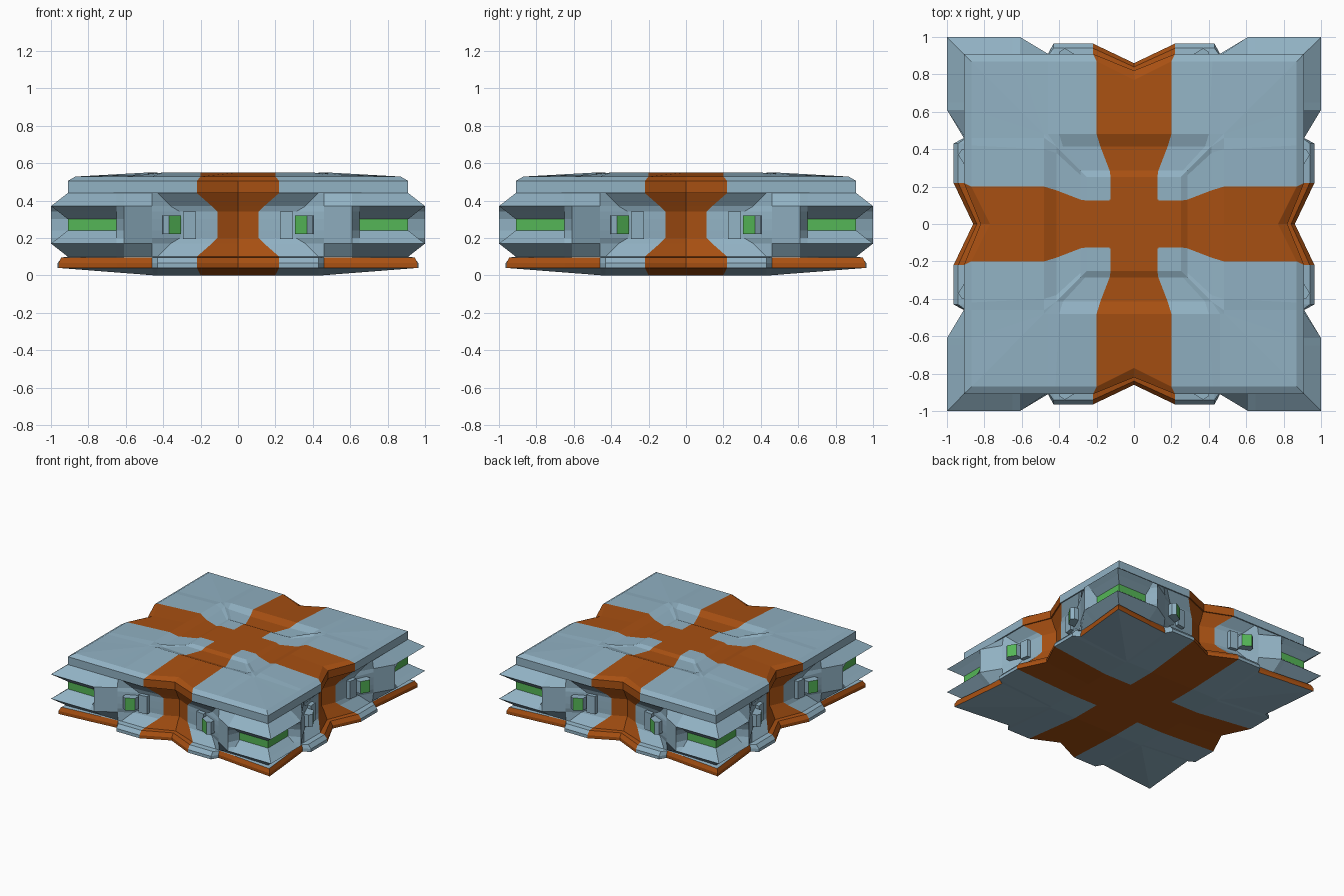
import bpy, bmesh, math

if "Cube" in bpy.data.objects:
    bpy.data.objects.remove(bpy.data.objects["Cube"])

def material(name, rgb):
    m = bpy.data.materials.new(name)
    m.diffuse_color = (*rgb, 1)
    m.use_nodes = True
    m.node_tree.nodes["Principled BSDF"].inputs["Base Color"].default_value = m.diffuse_color
    return m

MATS = [material("blue_grey", (0.285, 0.445, 0.55)),
        material("burnt_orange", (0.39, 0.08, 0.006)),
        material("window_green", (0.09, 0.47, 0.095))]
BLUE, ORANGE, GREEN = 0, 1, 2

def finish(bm, name):
    me = bpy.data.meshes.new(name)
    bm.to_mesh(me)
    bm.free()
    for m in MATS:
        me.materials.append(m)
    ob = bpy.data.objects.new(name, me)
    bpy.context.collection.objects.link(ob)
    return ob

def ring(bm, z, e, d, depth):
    """Closed four-fold outline. depth: distance from centre at 7 points, middle of side to corner.
    e, d: where the stripe edge and the arm edge sit along the side; z: one height or 7."""
    zs = z if isinstance(z, list) else [z] * 7
    dep = depth if isinstance(depth, list) else [depth] * 7
    along = [min(a, dep[6]) for a in (0, e, d, 0.46, 0.61, 0.65, dep[6])]
    order = [(-1, k) for k in (5, 4, 3, 2, 1)] + [(1, k) for k in range(7)]
    verts = []
    for q in range(4):
        c, s = round(math.cos(q * math.pi / 2)), round(math.sin(q * math.pi / 2))
        for sg, k in order:
            x, y = sg * along[k], -dep[k]
            verts.append(bm.verts.new((c * x - s * y, s * x + c * y, zs[k])))
    return verts

HALF = [5, 4, 3, 2, 1, 0, 1, 2, 3, 4, 5, 6]

def loft(name, layers, paint, cap=None):
    bm = bmesh.new()
    rings = [ring(bm, *l) for l in layers]
    n = len(rings[0])
    for li in range(len(rings) - 1):
        a, b = rings[li], rings[li + 1]
        for i in range(n):
            j = (i + 1) % n
            f = bm.faces.new((a[i], a[j], b[j], b[i]))
            f.material_index = paint(li, min(HALF[i % 12], HALF[j % 12]))
    if cap == "bottom":
        bm.faces.new(rings[0][::-1]).material_index = ORANGE
    if cap == "top":
        bm.faces.new(rings[-1]).material_index = ORANGE
    bmesh.ops.remove_doubles(bm, verts=bm.verts[:], dist=0.0005)
    return finish(bm, name)

# base plate: shallow inverted pyramid with an orange cross and orange corner rims
rim = [0.86, 0.965, 0.965, 0.91, 0.925, 0.93, 0.96]
joint = [0.81, 0.9, 0.9, 0.9, 0.9, 0.9, 0.91]
loft("base_plate", [
    (0.0, 0.2, 0.2, 0.2),
    (0.0, 0.2, 0.43, 0.45),
    (0.04, 0.22, 0.43, rim),
    (0.065, 0.22, 0.43, rim),
    (0.095, 0.22, 0.43, [0.84, 0.94, 0.94, 0.9, 0.91, 0.915, 0.945]),
    (0.1, 0.22, 0.43, joint)],
    lambda li, s: ORANGE if s == 0 or (s >= 3 and li in (2, 3)) else BLUE, "bottom")

# body: flared corner pods with a green slot, recessed bay with an orange column
ridge = [0.78, 0.83, 0.85, 0.91, 1.0, 1.0, 1.0]
slot = [0.76, 0.81, 0.84, 0.91, 1.0, 0.91, 0.91]
loft("body", [
    (0.1, 0.22, 0.43, joint),
    (0.17, 0.14, 0.36, ridge),
    (0.2, 0.11, 0.31, [0.76, 0.81, 0.84, 0.91, 1.0, 0.96, 0.96]),
    (0.24, 0.11, 0.3, slot),
    (0.3, 0.11, 0.3, slot),
    (0.34, 0.11, 0.31, [0.76, 0.81, 0.84, 0.91, 1.0, 0.96, 0.96]),
    (0.37, 0.14, 0.36, ridge),
    (0.44, 0.22, 0.43, joint)],
    lambda li, s: ORANGE if s == 0 else GREEN if s == 5 and li == 3 else BLUE)

# top plate: notched arms, chamfered rim, shallow trough round a raised centre
edge = [0.82, 0.91, 0.91, 0.91, 0.91, 0.91, 0.91]
loft("top_plate", [
    (0.44, 0.22, 0.43, joint),
    (0.44, 0.22, 0.43, edge),
    (0.505, 0.22, 0.43, edge),
    (0.528, 0.2, 0.42, [0.77, 0.87, 0.87, 0.87, 0.87, 0.87, 0.87]),
    ([0.55, 0.55, 0.55, 0.542, 0.54, 0.54, 0.54], 0.2, 0.4, 0.48),
    ([0.525, 0.525, 0.532, 0.548, 0.548, 0.548, 0.548], 0.18, 0.38, 0.415),
    (0.525, 0.13, 0.26, 0.285),
    (0.54, 0.125, 0.24, 0.25),
    (0.54, 0.125, 0.13, 0.13)],
    lambda li, s: ORANGE if s == 0 else BLUE, "top")

def prism(bm, pts, z0, z1, green=None):
    lo = [bm.verts.new((x, y, z0)) for x, y in pts]
    hi = [bm.verts.new((x, y, z1)) for x, y in pts]
    faces = [bm.faces.new(lo), bm.faces.new(hi)]
    n = len(pts)
    for i in range(n):
        j = (i + 1) % n
        f = bm.faces.new((lo[i], lo[j], hi[j], hi[i]))
        f.material_index = GREEN if i == green else BLUE
        faces.append(f)
    bmesh.ops.recalc_face_normals(bm, faces=faces)

def around(name, pts, z0, z1, green=None):
    """Repeat a prism on both halves of all four sides."""
    bm = bmesh.new()
    for q in range(4):
        c, s = round(math.cos(q * math.pi / 2)), round(math.sin(q * math.pi / 2))
        for m in (-1, 1):
            prism(bm, [(c * m * x + s * y, s * m * x - c * y) for x, y in pts], z0, z1, green)
    return finish(bm, name)

# lamp blocks with an angled green face, and flat bay panels beside the column
around("lamp_blocks", [(0.41, 0.82), (0.40, 0.92), (0.37, 0.94), (0.305, 0.9), (0.305, 0.8)],
       0.22, 0.32, green=2)
around("bay_panels", [(0.295, 0.78), (0.295, 0.87), (0.225, 0.86), (0.225, 0.78)], 0.195, 0.34)
